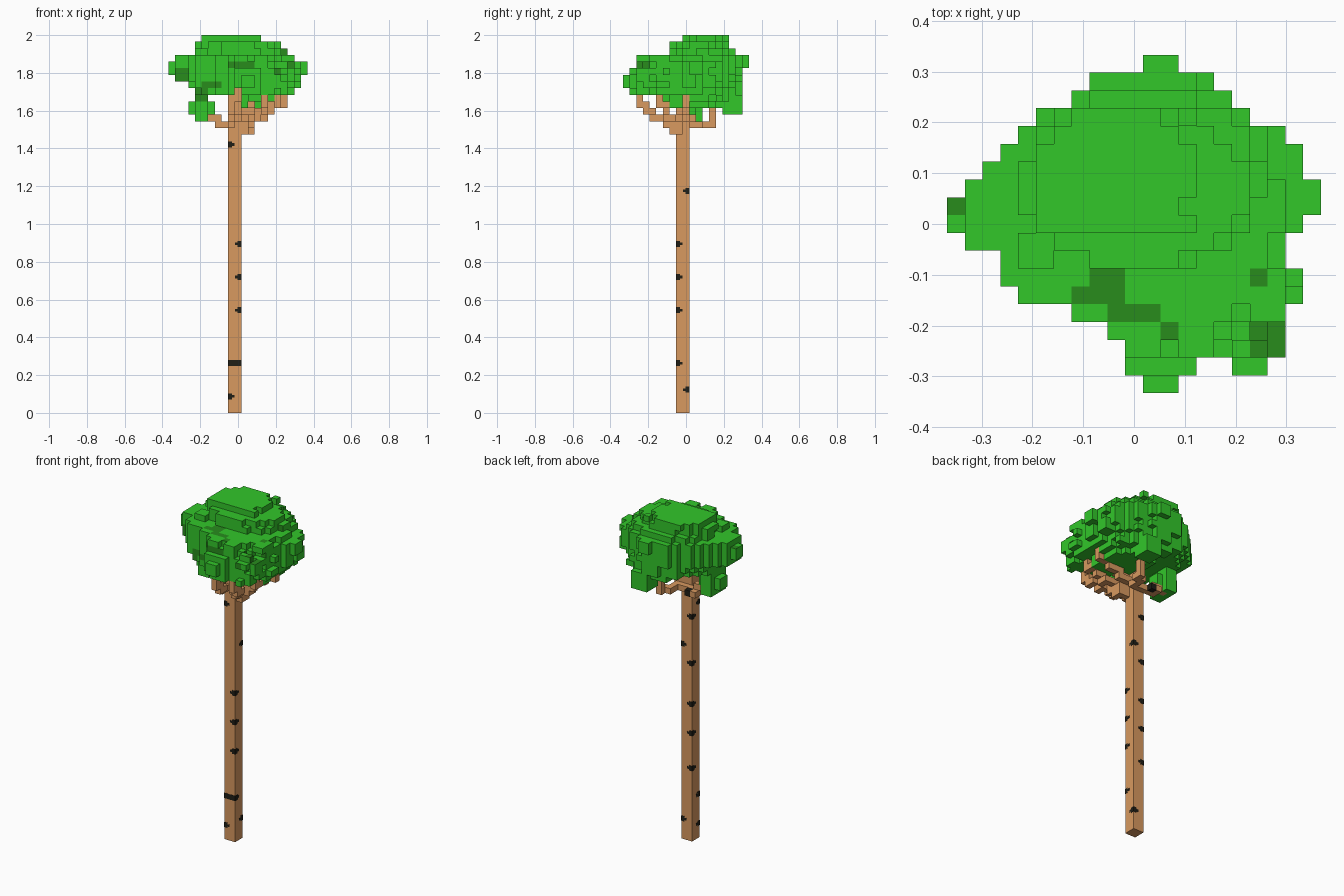
import bpy
import bmesh
import random
from mathutils import Matrix, Vector
from itertools import product

random.seed(7)
UNIT = 2 / 57                                  # edge of one block
ORIGIN = Vector((-10.5, -9.5, 0))              # centres the block grid
SIDES = [Vector(d) for d in ((1, 0, 0), (-1, 0, 0), (0, 1, 0),
                             (0, -1, 0), (0, 0, 1), (0, 0, -1))]

if "Cube" in bpy.data.objects:
    bpy.data.objects.remove(bpy.data.objects["Cube"], do_unlink=True)


def material(name, rgb):
    mat = bpy.data.materials.new(name)
    mat.use_nodes = True
    mat.diffuse_color = (*rgb, 1)
    mat.node_tree.nodes["Principled BSDF"].inputs["Base Color"].default_value = (*rgb, 1)
    return mat


LEAF = material("leaf green", (0.032, 0.57, 0.023))
SHADE = material("deep leaf green", (0.021, 0.262, 0.012))
BARK = material("bark brown", (0.69, 0.32, 0.117))
MARK = material("bark mark black", (0.014, 0.013, 0.008))


def box(xs, ys, zs):
    """Set of grid cells inside half-open ranges."""
    return set(product(range(*xs), range(*ys), range(*zs)))


def finish(name, bm, mats):
    mesh = bpy.data.meshes.new(name)
    bm.to_mesh(mesh)
    bm.free()
    for mat in mats:
        mesh.materials.append(mat)
    bpy.context.collection.objects.link(bpy.data.objects.new(name, mesh))


def build_blocks(name, cells, mats, pick=lambda cell, side: 0):
    """Skin a set of cells with its outward faces only."""
    bm = bmesh.new()
    corners = {}

    def corner(p):
        key = tuple(round(c) for c in p)
        if key not in corners:
            corners[key] = bm.verts.new((Vector(key) + ORIGIN) * UNIT)
        return corners[key]

    for cell in sorted(cells):
        for side in SIDES:
            if tuple(int(c + s) for c, s in zip(cell, side)) in cells:
                continue
            u = Vector((side.y, side.z, side.x))
            v = side.cross(u)
            mid = Vector(cell) + Vector((0.5, 0.5, 0.5)) + side / 2
            ring = [mid + (u * a + v * b) / 2
                    for a, b in ((-1, -1), (1, -1), (1, 1), (-1, 1))]
            face = bm.faces.new([corner(p) for p in ring])
            face.material_index = pick(cell, side)
    finish(name, bm, mats)


# Trunk
build_blocks("trunk", box((9, 11), (8, 10), (0, 49)), [BARK])

# Bark marks: thin cross-shaped patches wrapped round the trunk corners
marks = {(-1, -1): (2, 7, 40), (1, -1): (7, 15, 20, 25),
         (1, 1): (3, 33), (-1, 1): (12, 18, 23, 30, 38)}
bm = bmesh.new()


def patch(x, y, z, size):
    place = Vector((10 + x, 9 + y, z + 0.5)) + ORIGIN
    bmesh.ops.create_cube(bm, matrix=Matrix.Translation(place * UNIT)
                          @ Matrix.Diagonal([s * UNIT for s in size] + [1]))


for (sx, sy), rows in marks.items():
    for z in rows:
        for width, height in ((0.6, 0.9), (1, 0.4)):
            reach = 1.04 - width / 2           # stands just proud of the bark
            patch(sx * reach, sy * reach, z, (width, width, height))
patch(0, -0.6, 7, (2, 0.88, 0.9))              # mark running across the front
finish("bark_marks", bm, [MARK])

# Branches stepping up and out into the crown
paths = [
    [(11, 8, 42), (12, 8, 42), (12, 6, 44), (13, 4, 45), (14, 2, 47)],
    [(10, 10, 43), (12, 13, 43), (12, 13, 46)],
    [(9, 10, 43), (8, 11, 43), (6, 10, 44), (5, 10, 45)],
    [(11, 9, 44), (14, 9, 45), (17, 9, 47)],
    [(11, 8, 43), (14, 6, 45), (16, 5, 47)],
    [(9, 7, 43), (9, 5, 44), (10, 3, 46)],
    [(11, 8, 45), (12, 7, 47)],
]
branches = set()
for path in paths:
    for start, end in zip(path, path[1:]):
        a, b = Vector(start), Vector(end)
        steps = int(max(abs(c) for c in b - a))
        last = None
        for i in range(steps + 1):
            cell = tuple(round(c) for c in a.lerp(b, i / steps))
            branches.add(cell)
            if last:                           # square off diagonal steps
                branches.add((cell[0], last[1], last[2]))
                branches.add((cell[0], cell[1], last[2]))
            last = cell
build_blocks("branches", branches, [BARK, MARK],
             lambda c, s: int(c == (8, 11, 43)))

# Crown: x and y extents of each layer, lowest first
LOW = 46
layers = dict(enumerate([
    (11, 17, 6, 15), (9, 18, 5, 17), (4, 19, 1, 18), (3, 20, 0, 18),
    (1, 20, 0, 18), (0, 21, 1, 18), (0, 21, 2, 19), (1, 19, 2, 19),
    (4, 18, 7, 17), (4, 17, 7, 16), (5, 14, 9, 16),
], LOW))
# Plan outline: x extent of each row, front to back
plan = [(11, 13), (10, 18), (10, 19), (9, 19), (7, 19), (4, 20), (3, 20),
        (3, 19), (1, 19), (0, 20), (0, 21), (1, 21), (2, 20), (3, 20),
        (4, 19), (5, 17), (7, 16), (8, 14), (11, 13)]
outline = {(x, y) for y, row in enumerate(plan) for x in range(*row)}
outline -= {(14, 1), (15, 1)}


def allowed(cell):
    x, y, z = cell
    if z not in layers or (x, y) not in outline:
        return False
    x0, x1, y0, y1 = layers[z]
    return x0 <= x < x1 and y0 <= y < y1


core = set()
for z, (x0, x1, y0, y1) in layers.items():
    for cell in filter(allowed, box((x0, x1), (y0, y1), (z, z + 1))):
        dx = (2 * cell[0] + 1 - x0 - x1) / (x1 - x0)
        dy = (2 * cell[1] + 1 - y0 - y1) / (y1 - y0)
        if dx * dx + dy * dy < 0.94:
            core.add(cell)

# Leaf clumps: small blocks pushed out of the crown's surface
crown = set(core)
middle = Vector((10.5, 9.5, 50.5))
for cell in sorted(core):
    exposed = any(tuple(int(c + s) for c, s in zip(cell, side)) not in core
                  for side in SIDES)
    if exposed and random.random() < 0.17:
        out = (Vector(cell) - middle).normalized() * 1.3
        x, y, z = (round(c + o) for c, o in zip(cell, out))
        clump = box((x, x + 2), (y, y + 2), (z, z + random.choice((1, 2, 2))))
        crown.update(filter(allowed, clump))

# Leaf clumps that complete the plan outline
for x, y in sorted(outline - {c[:2] for c in crown}):
    fits = [z for z in layers if allowed((x, y, z))]
    fits.sort(key=lambda z: abs(z - 50.4))
    crown.update((x, y, z) for z in fits[:random.choice((2, 3))])

# Gap in front of the trunk top
crown -= box((9, 11), (0, 10), (46, 48)) | box((10, 11), (0, 8), (48, 49))

# Two clumps hanging below the crown
crown |= box((3, 7), (9, 11), (45, 47)) | box((4, 6), (8, 12), (44, 49))
crown |= box((12, 15), (15, 18), (45, 48)) | box((13, 15), (14, 17), (46, 49))

# Deep green patches on outermost leaf faces: top, front and right side
top_patch = {c[:2] for c in box((8, 10), (5, 7), (0, 1)) | box((9, 12), (4, 5), (0, 1))
             | box((17, 19), (2, 4), (0, 1))} | {(0, 10), (7, 5), (12, 3), (17, 6)}
front_patch = {(c[0], c[2]) for c in box((9, 13), (0, 1), (52, 53))
               | box((1, 3), (0, 1), (50, 52)) | box((5, 8), (0, 1), (49, 50))
               | box((4, 6), (0, 1), (47, 49))} | {(17, 54), (16, 51), (18, 52)}
side_patch = {(2, 52), (3, 52)}
highest, foremost, rightmost = {}, {}, {}
for x, y, z in crown:
    highest[x, y] = max(z, highest.get((x, y), z))
    foremost[x, z] = min(y, foremost.get((x, z), y))
    rightmost[y, z] = max(x, rightmost.get((y, z), x))


def leaf_colour(cell, side):
    x, y, z = cell
    if side.z > 0:
        return int((x, y) in top_patch and z == highest[x, y])
    if side.y < 0:
        return int((x, z) in front_patch and y == foremost[x, z])
    if side.x > 0:
        return int((y, z) in side_patch and x == rightmost[y, z])
    return 0


build_blocks("leaf_crown", crown, [LEAF, SHADE], leaf_colour)
